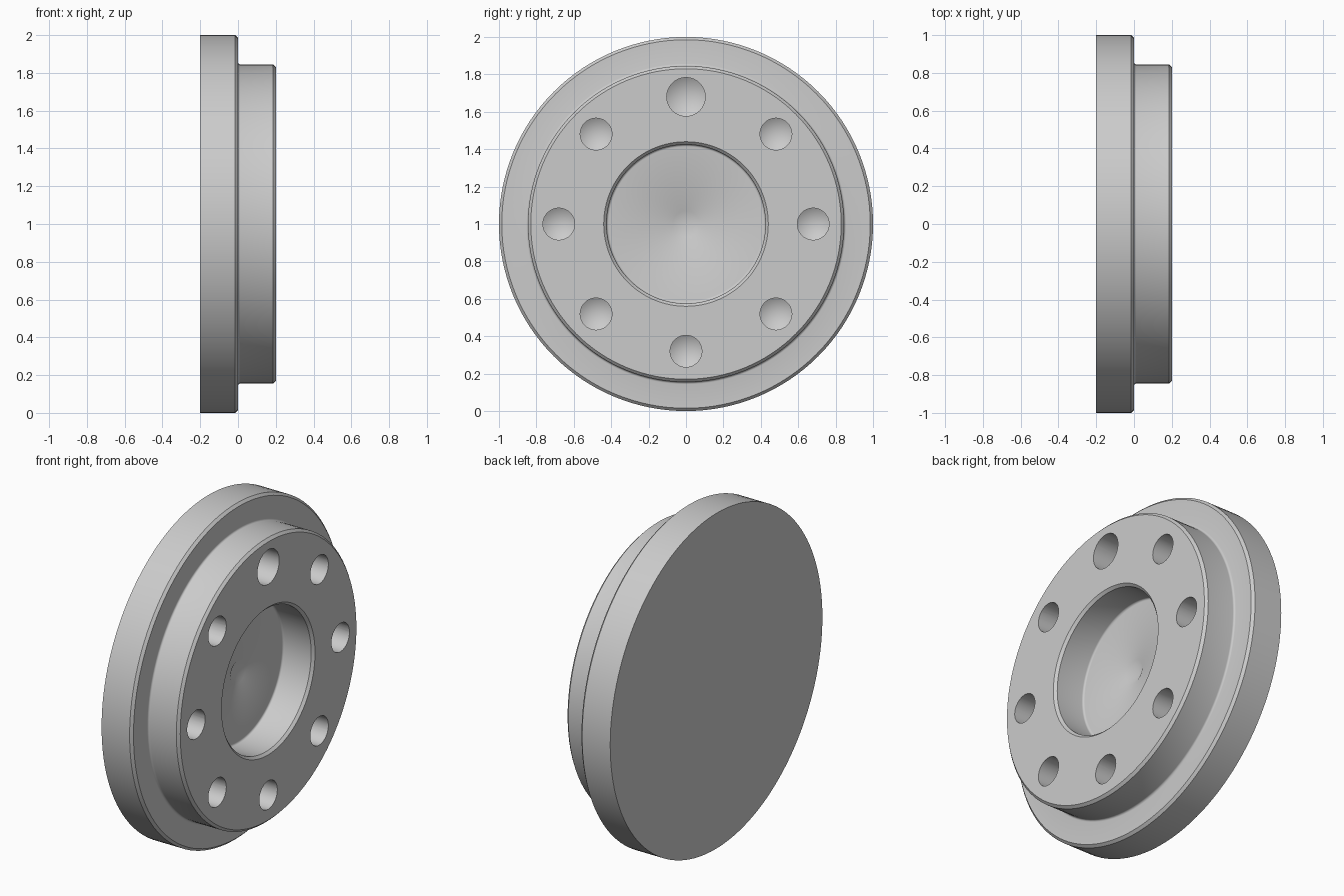
import bpy, bmesh
from math import sin, cos, pi, radians
from mathutils import Vector

cube = bpy.data.objects.get("Cube")
if cube:
    bpy.data.objects.remove(cube, do_unlink=True)

CENTRE = Vector((0, 0, 1))

steel = bpy.data.materials.new("plain grey metal")
steel.use_nodes = True
grey = (0.6, 0.6, 0.6, 1)
steel.diffuse_color = grey
steel.node_tree.nodes["Principled BSDF"].inputs["Base Color"].default_value = grey


def fillet(cx, cr, radius, start, end, steps=4):
    """Arc points (x, r) in the profile plane, angles in degrees."""
    angles = [radians(start + (end - start) * i / steps) for i in range(steps + 1)]
    return [(cx + radius * cos(a), cr + radius * sin(a)) for a in angles]


def lathe(name, profile, location, segments):
    """Revolve an (x, r) profile that starts and ends on the x axis."""
    bm = bmesh.new()
    verts = [bm.verts.new((x, 0, r)) for x, r in profile]
    edges = [bm.edges.new(pair) for pair in zip(verts, verts[1:])]
    bmesh.ops.spin(bm, geom=verts + edges, cent=(0, 0, 0), axis=(1, 0, 0),
                   angle=2 * pi, steps=segments, use_duplicate=False)
    bmesh.ops.remove_doubles(bm, verts=bm.verts, dist=1e-5)
    bmesh.ops.recalc_face_normals(bm, faces=bm.faces)
    mesh = bpy.data.meshes.new(name)
    bm.to_mesh(mesh)
    bm.free()
    mesh.materials.append(steel)
    obj = bpy.data.objects.new(name, mesh)
    obj.location = location
    bpy.context.collection.objects.link(obj)
    return obj


# Flange, raised hub, central recess and centre dimple in one turned profile
c, f = 0.015, 0.012
hub, bore, face = 0.845, 0.425, 0.2
profile = [(-0.2, 0), (-0.2, 1), (-c, 1), (0, 1 - c)]
profile += fillet(f, hub + f, f, 180, 270)
profile += [(face - c, hub), (face, hub - c), (face, bore + c), (face - c, bore)]
profile += fillet(f, bore - f, f, 90, 180)
profile += [(0, 0.07), (-0.039, 0)]
body = lathe("flanged_hub", profile, CENTRE, 128)

# Ring of blind drilled holes, the top one larger
cutters = []
for i in range(8):
    a = i * pi / 4
    radius = 0.103 if i == 0 else 0.085
    depth = 0.2
    drill = [(0.05, 0), (0.05, radius), (-depth, radius), (-depth - 0.6 * radius, 0)]
    spot = CENTRE + Vector((face, 0.68 * sin(a), 0.68 * cos(a)))
    cutter = lathe("hole_cutter", drill, spot, 40)
    cutter.hide_render = True
    cutters.append(cutter)

bpy.ops.object.select_all(action='DESELECT')
bpy.context.view_layer.objects.active = body
body.select_set(True)
for cutter in cutters:
    mod = body.modifiers.new("drilled hole", 'BOOLEAN')
    mod.operation = 'DIFFERENCE'
    mod.solver = 'EXACT'
    mod.object = cutter
    bpy.ops.object.modifier_apply(modifier=mod.name)
    bpy.data.objects.remove(cutter, do_unlink=True)

bpy.ops.object.shade_smooth_by_angle(angle=radians(30))
